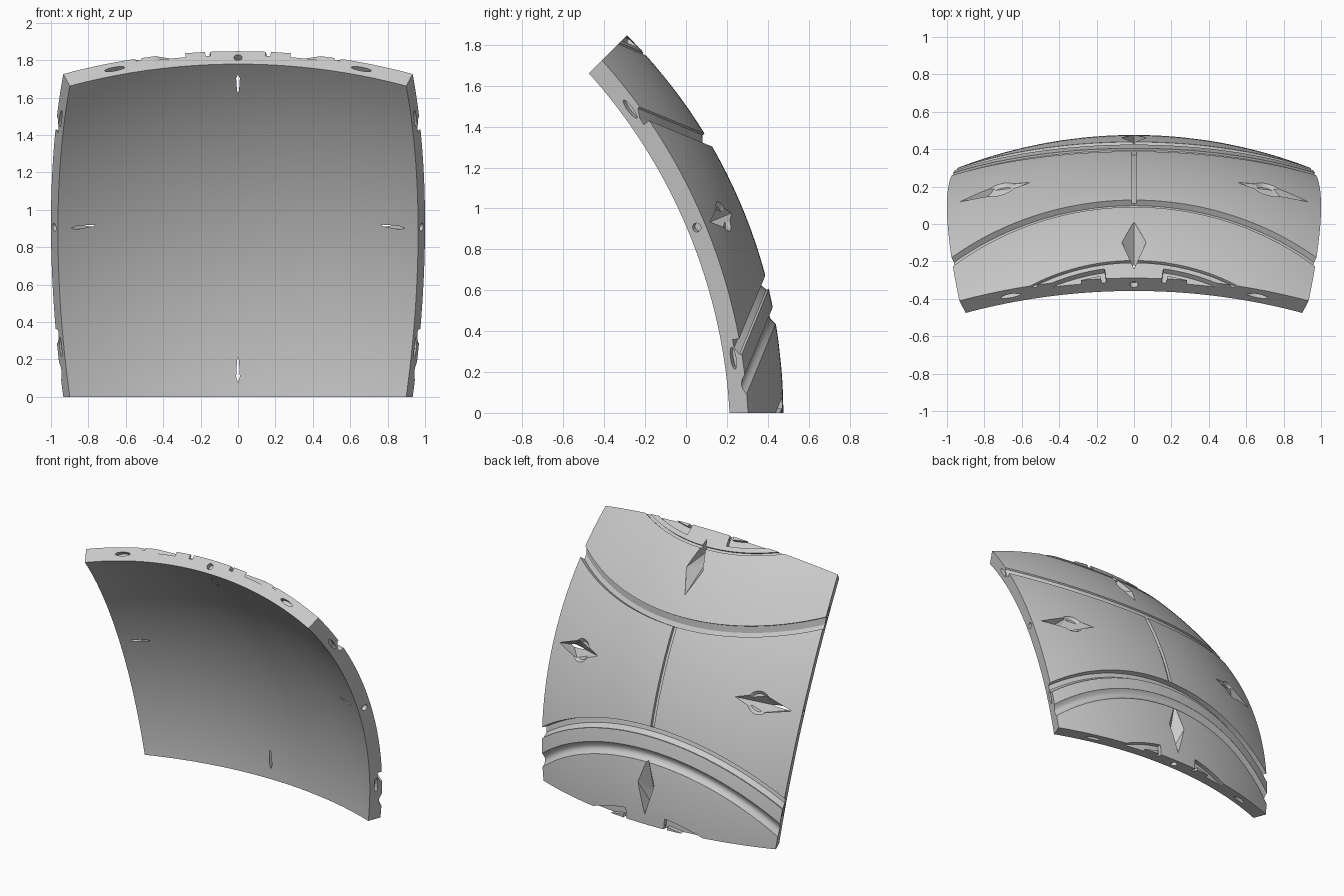
import bpy, bmesh, math
from mathutils import Matrix, Vector

if "Cube" in bpy.data.objects:
    bpy.data.objects.remove(bpy.data.objects["Cube"])
rad = math.radians

R, RI = 2.613, 2.516          # outer and inner shell radius
HALF = rad(22.5)              # half angle of the panel
C, S = math.cos(HALF), math.sin(HALF)
# local frame: x sideways, y down the panel, z outward from the sphere centre
FRAME = Matrix(((1, 0, 0, 0), (0, S, C, -2.137), (0, -C, S, 0), (0, 0, 0, 1)))

grey = bpy.data.materials.new("plain_grey")
grey.diffuse_color = (0.6, 0.6, 0.6, 1)
grey.use_nodes = True
grey.node_tree.nodes["Principled BSDF"].inputs["Base Color"].default_value = grey.diffuse_color
cutters = []


def make(name, bm):
    bmesh.ops.recalc_face_normals(bm, faces=bm.faces)
    me = bpy.data.meshes.new(name)
    bm.to_mesh(me)
    bm.free()
    me.materials.append(grey)
    ob = bpy.data.objects.new(name, me)
    bpy.context.collection.objects.link(ob)
    ob.matrix_world = FRAME
    return ob


def cutter(name, bm):
    ob = make(name, bm)
    ob.hide_render = True
    cutters.append(ob)


def shell(n=56):
    """Spherical panel bounded by four planes through the sphere centre."""
    bm = bmesh.new()
    grid = {}
    for k, r in enumerate((RI, R)):
        for i in range(n + 1):
            for j in range(n + 1):
                a, b = HALF * (2 * i / n - 1), HALF * (2 * j / n - 1)
                d = Vector((math.tan(a), math.tan(b), 1)).normalized()
                grid[k, i, j] = bm.verts.new(d * r)
    for i in range(n):
        for j in range(n):
            for k in (0, 1):
                bm.faces.new([grid[k, i, j], grid[k, i + 1, j],
                              grid[k, i + 1, j + 1], grid[k, i, j + 1]])
        for e in (0, n):
            bm.faces.new([grid[0, i, e], grid[0, i + 1, e], grid[1, i + 1, e], grid[1, i, e]])
            bm.faces.new([grid[0, e, i], grid[0, e, i + 1], grid[1, e, i + 1], grid[1, e, i]])
    return make("shell_panel", bm)


def groove(name, axis, profile, az0, az1, n=72):
    """Sweep a (angle, depth) profile around an axis through the sphere centre."""
    axis = Vector(axis).normalized()
    t = (Vector((0, 0, 1)) - axis * axis.z).normalized()
    s = axis.cross(t)
    bm = bmesh.new()
    rows = []
    for i in range(n + 1):
        f = rad(az0 + (az1 - az0) * i / n)
        side = t * math.cos(f) + s * math.sin(f)
        rows.append([bm.verts.new((axis * math.cos(rad(a)) + side * math.sin(rad(a))) * (R - d))
                     for a, d in profile])
    m = len(profile)
    for p, q in zip(rows, rows[1:]):
        for j in range(m):
            bm.faces.new([p[j], p[(j + 1) % m], q[(j + 1) % m], q[j]])
    bm.faces.new(rows[0])
    bm.faces.new(rows[-1])
    cutter(name, bm)


def box(a0, a1, d):
    return [(a0, -0.04), (a0, d), (a1, d), (a1, -0.04)]


panel = shell()
UP, DOWN = (0, -1, 1), (0, 1, 1)

# upper seam: thin line and a wider notch, plus the thin ring near the top edge
groove("upper_seam", UP, [(36.0, -0.04), (36.0, 0.012), (36.9, 0.035), (37.6, 0.035), (37.6, -0.04)], -60, 60)
groove("top_ring_line", UP, box(25.1, 25.5, 0.015), -60, 60)
# lower seam: notch and a soft rounded channel
groove("lower_seam", DOWN, [(35.9, -0.04), (35.9, 0.012), (36.6, 0.035), (37.4, 0.035), (37.4, -0.04)], -60, 60)
soft = [(32.1 + 1.8 * k / 8, 0.022 * math.sin(math.pi * k / 8) + 0.001) for k in range(9)]
groove("lower_channel", DOWN, [(32.1, -0.04)] + soft + [(33.9, -0.04)], -60, 60)
# centre seam joining the two
groove("centre_seam", (1, 0, 0), box(89.7, 90.3, 0.02), -7.6, 7.6, 16)

# bent pockets along the top and bottom edges
for tag, ax in (("top", UP), ("bottom", DOWN)):
    for sgn in (-1, 1):
        groove(tag + "_pocket_arc", ax, box(23.3, 24.4, 0.03), sgn * 8.4, sgn * 32, 20)
        groove(tag + "_pocket_leg", ax, box(22.0, 24.1, 0.03), sgn * 8.5, sgn * 10, 4)


def at(deg, lateral, r):
    return Vector((r * math.sin(rad(deg)), lateral, r * math.cos(rad(deg))))


for k in range(4):
    turn = Matrix.Rotation(k * math.pi / 2, 4, 'Z')
    # sharp diamond recess that pierces the shell near its outer tip
    bm = bmesh.new()
    pts = [at(12.2, 0, R), at(12.1, 0, R + .05), at(20.9, 0, R), at(21, 0, R + .05),
           at(18.2, 0, 2.508), at(20.8, 0, 2.500)]
    for sg in (-1, 1):
        pts += [at(16.2, sg * .065, R), at(16.2, sg * .068, R + .05)]
    for p in pts:
        bm.verts.new(turn @ p)
    res = bmesh.ops.convex_hull(bm, input=bm.verts[:])
    bmesh.ops.delete(bm, geom=[v for v in bm.verts if not v.link_faces], context='VERTS')
    cutter("diamond_recess", bm)
    # round dish around the side diamonds
    if k % 2 == 0:
        bm = bmesh.new()
        m = turn @ Matrix.Rotation(rad(15.9), 4, 'Y') @ Matrix.Translation((0, 0, R + .005))
        bmesh.ops.create_cone(bm, cap_ends=True, segments=32, radius1=.06, radius2=.11,
                              depth=.05, matrix=m)
        cutter("round_dish", bm)
    # pin hole and two slots in each edge face
    for beta, la, lr in ((0, .022, .022), (-14.9, .055, .014), (14.9, .055, .014)):
        b = rad(beta)
        mid = Vector((S, 0, C))
        out = mid * math.cos(b) + Vector((0, math.sin(b), 0))
        along = mid * -math.sin(b) + Vector((0, math.cos(b), 0))
        nrm = along.cross(out)
        basis = Matrix((along * la, out * lr, nrm)).transposed().to_4x4()
        bm = bmesh.new()
        bmesh.ops.create_cone(bm, cap_ends=True, segments=20, radius1=1, radius2=1, depth=.07,
                              matrix=turn @ Matrix.Translation(out * 2.565) @ basis)
        cutter("edge_hole", bm)

# carve every recess, then remove the helpers
bpy.context.view_layer.objects.active = panel
panel.select_set(True)
for c in cutters:
    mod = panel.modifiers.new(c.name, 'BOOLEAN')
    mod.operation, mod.solver, mod.object = 'DIFFERENCE', 'EXACT', c
    bpy.ops.object.modifier_apply(modifier=mod.name)
for c in cutters:
    bpy.data.objects.remove(c)
bpy.ops.object.shade_smooth_by_angle(angle=rad(25))
